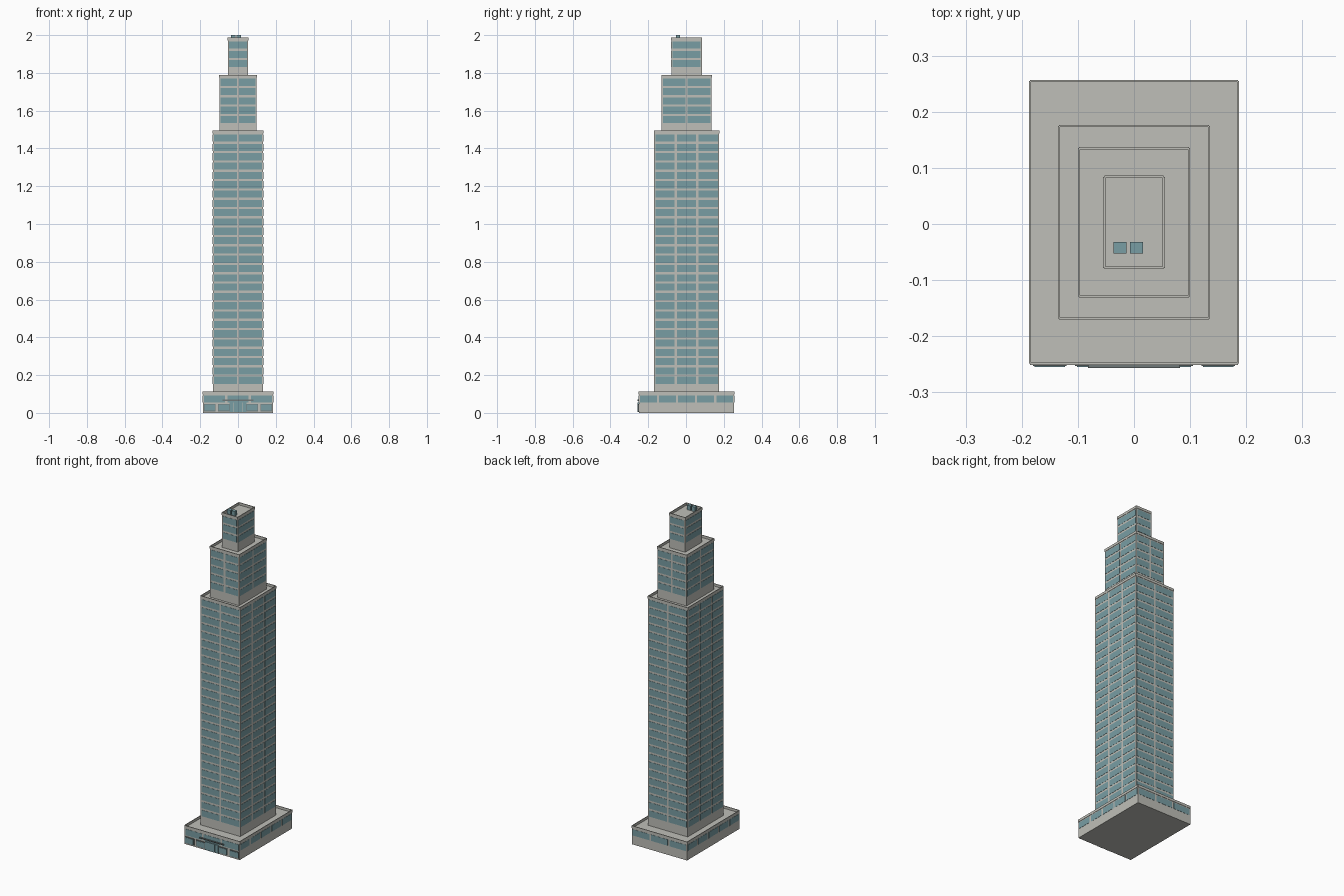
import bpy, bmesh
from mathutils import Matrix, Vector

if "Cube" in bpy.data.objects:
    bpy.data.objects.remove(bpy.data.objects["Cube"])

H = 0.0493        # storey height
CY = 0.003        # tower centre line in y
T = 0.002         # half thickness of parapet walls


def material(name, rgb):
    m = bpy.data.materials.new(name)
    m.diffuse_color = (*rgb, 1)
    m.use_nodes = True
    m.node_tree.nodes["Principled BSDF"].inputs["Base Color"].default_value = m.diffuse_color
    return m


STONE = material("stone", (0.52, 0.52, 0.48))
GLASS = material("glass", (0.19, 0.34, 0.37))
FRAME = material("dark_frame", (0.16, 0.19, 0.19))


def boxes(name, spans, mat):
    """One object from a list of (x0, x1, y0, y1, z0, z1) boxes."""
    bm = bmesh.new()
    for x0, x1, y0, y1, z0, z1 in spans:
        c = Vector(((x0 + x1) / 2, (y0 + y1) / 2, (z0 + z1) / 2))
        s = Matrix.Diagonal((x1 - x0, y1 - y0, z1 - z0, 1))
        bmesh.ops.create_cube(bm, size=1, matrix=Matrix.Translation(c) @ s)
    me = bpy.data.meshes.new(name)
    bm.to_mesh(me)
    bm.free()
    me.materials.append(mat)
    ob = bpy.data.objects.new(name, me)
    bpy.context.collection.objects.link(ob)
    return ob


def bays(half, n, gap=0.006):
    """Start and end of n equal window bays along a wall."""
    w = 2 * half / n
    return [(-half + i * w + gap, -half + (i + 1) * w - gap) for i in range(n)]


def tier(name, hx, hy, f0, f1, nx, ny):
    z0, z1 = f0 * H, f1 * H
    boxes(name + "_body", [(-hx, hx, CY - hy, CY + hy, z0, z1)], STONE)
    # parapet of four walls straddling the roof edge
    rim = []
    for s in (-1, 1):
        rim.append((-hx, hx, CY + s * hy - T, CY + s * hy + T, z1, z1 + 0.015))
        rim.append((s * hx - T, s * hx + T, CY - hy, CY + hy, z1, z1 + 0.015))
    boxes(name + "_parapet", rim, STONE)
    # window panes, leaving the lowest storey blank
    panes, p = [], 0.0012
    for f in range(f0 + 1, f1):
        a, b = f * H + 0.006, f * H + 0.0435
        for s in (-1, 1):
            for u, v in bays(hx, nx):
                panes.append((u, v, CY + s * hy - p, CY + s * hy + p, a, b))
            for u, v in bays(hy, ny):
                panes.append((s * hx - p, s * hx + p, CY + u, CY + v, a, b))
    boxes(name + "_windows", panes, GLASS)


tier("podium", 0.1855, 0.252, 0, 2, 3, 5)
tier("main_tower", 0.1335, 0.1715, 2, 30, 2, 3)
tier("upper_tower", 0.098, 0.132, 30, 36, 2, 2)
tier("crown", 0.053, 0.081, 36, 40, 1, 1)

# shopfronts either side of the entrance
front = CY - 0.252
shops = [-0.15, -0.075, 0.075, 0.15]
boxes("shopfront_frames", [(x - 0.03, x + 0.03, front - 0.004, front, 0.008, 0.048)
                           for x in shops], FRAME)
boxes("shopfront_glass", [(x - 0.027, x + 0.027, front - 0.006, front, 0.012, 0.044)
                          for x in shops], GLASS)

# entrance doors and canopy
boxes("entrance_doors", [(-0.045 + i * 0.0225 + 0.001, -0.0225 + i * 0.0225 - 0.001,
                          front - 0.0065, front, 0.004, 0.054) for i in range(4)], GLASS)
boxes("entrance_canopy", [(-0.082, 0.082, front - 0.0075, front, 0.064, 0.07)], FRAME)

# rooftop plant units
boxes("roof_units", [(x - 0.0118, x + 0.0118, -0.053, -0.032, 40 * H, 2.0)
                     for x in (-0.025, 0.0045)], GLASS)
